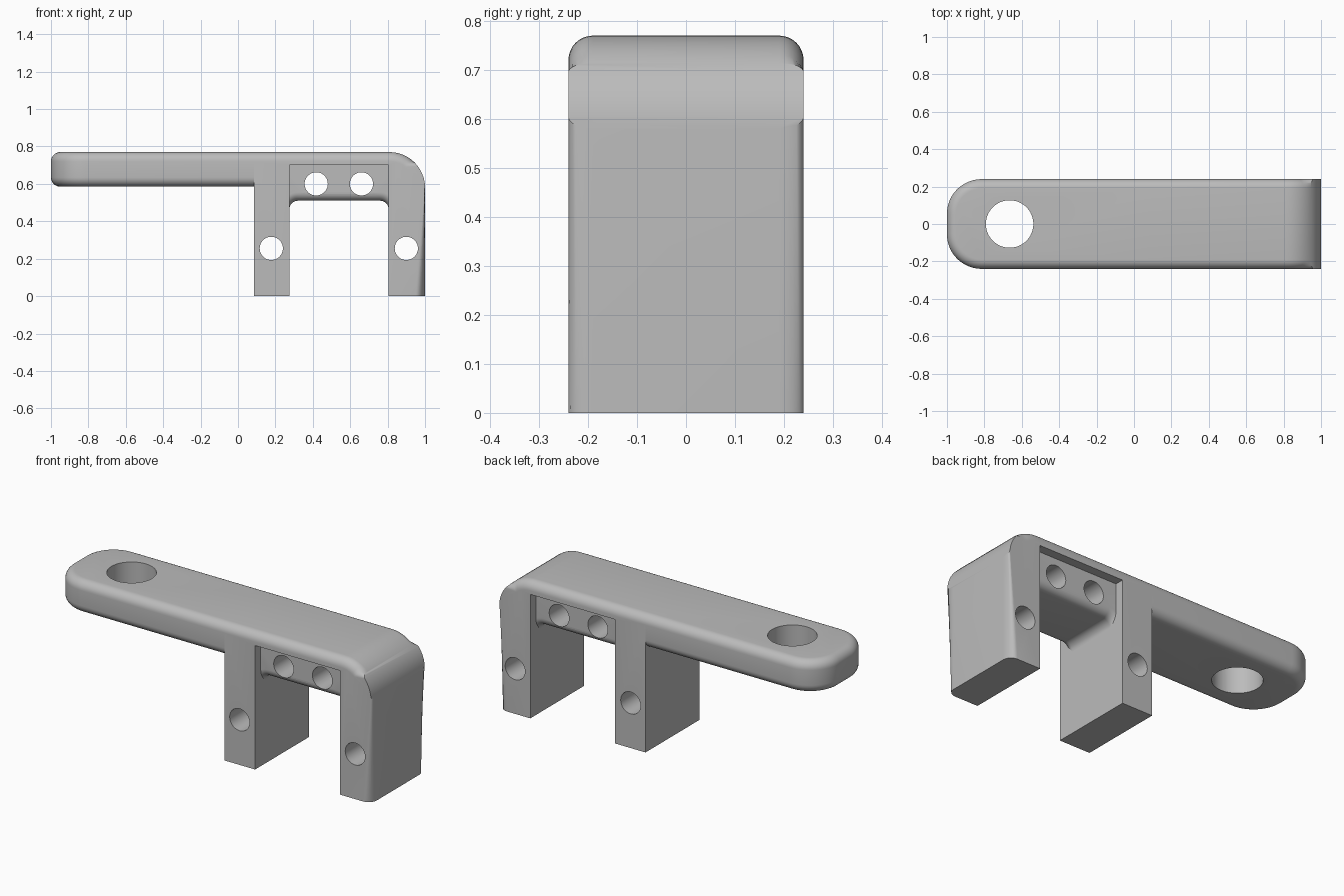
import bpy
import bmesh
from math import pi, cos, sin, radians
from mathutils import Vector, Matrix

default = bpy.data.objects.get("Cube")
if default:
    bpy.data.objects.remove(default, do_unlink=True)

HALF, ROUND = 0.24, 0.05          # half depth and edge rounding
ARM_Z, TOP = 0.585, 0.77          # underside and top of the arm
LEG = (0.085, 0.275, 0.805, 1.0)  # leg faces along x
HOLE = 0.062

grey = bpy.data.materials.new("plain grey")
grey.use_nodes = True
grey.diffuse_color = (0.5, 0.5, 0.5, 1)
grey.node_tree.nodes["Principled BSDF"].inputs["Base Color"].default_value = grey.diffuse_color


def arc(cx, cy, r, start, end, steps=12):
    """Points along an arc, angles in degrees."""
    angles = [radians(start + (end - start) * i / steps) for i in range(steps + 1)]
    return [(cx + r * cos(a), cy + r * sin(a)) for a in angles]


def loft(rings):
    """Solid through matching rings of points."""
    bm = bmesh.new()
    loops = [[bm.verts.new(p) for p in ring] for ring in rings]
    bm.faces.new(loops[0])
    bm.faces.new(loops[-1])
    for a, b in zip(loops, loops[1:]):
        for i in range(len(a)):
            j = (i + 1) % len(a)
            bm.faces.new((a[i], a[j], b[j], b[i]))
    bmesh.ops.recalc_face_normals(bm, faces=bm.faces)
    return bm


def round_edges(bm, rule):
    edges = [e for e in bm.edges if rule(e.verts[0].co, e.verts[1].co)]
    bmesh.ops.bevel(bm, geom=edges, offset=ROUND, offset_type='OFFSET',
                    segments=8, profile=0.5, affect='EDGES', clamp_overlap=False)


def make(name, bm):
    mesh = bpy.data.meshes.new(name)
    bm.to_mesh(mesh)
    bm.free()
    mesh.materials.append(grey)
    obj = bpy.data.objects.new(name, mesh)
    bpy.context.collection.objects.link(obj)
    return obj


def drill(obj, centre, radius, along_y=True):
    """Cut a round through hole."""
    bm = bmesh.new()
    turn = Matrix.Rotation(pi / 2, 4, 'X') if along_y else Matrix()
    bmesh.ops.create_cone(bm, cap_ends=True, segments=48, radius1=radius, radius2=radius,
                          depth=2, matrix=Matrix.Translation(centre) @ turn)
    cutter = make("hole_cutter", bm)
    cutter.hide_render = True
    mod = obj.modifiers.new("hole", 'BOOLEAN')
    mod.operation, mod.solver, mod.object = 'DIFFERENCE', 'EXACT', cutter
    bpy.context.view_layer.objects.active = obj
    bpy.ops.object.modifier_apply(modifier=mod.name)
    bpy.data.objects.remove(cutter, do_unlink=True)


def finish(obj):
    bpy.ops.object.select_all(action='DESELECT')
    obj.select_set(True)
    bpy.context.view_layer.objects.active = obj
    bpy.ops.object.shade_smooth_by_angle(angle=radians(30))


# Arm: plan outline with a rounded free end, rounded along both rims
r = 0.185
plan = [(LEG[0], -HALF), (LEG[0], HALF)]
plan += arc(-1 + r, HALF - r, r, 90, 180) + arc(-1 + r, r - HALF, r, 180, 270)
bm = loft([[(x, y, z) for x, y in plan] for z in (ARM_Z, TOP)])
joint = LEG[0] - 0.001
round_edges(bm, lambda a, b: abs(a.z - b.z) < 0.001 and min(a.x, b.x) < joint)
arm = make("arm", bm)
drill(arm, Vector((-0.665, 0, 0.6)), 0.127, along_y=False)
finish(arm)

# Legs and top: side profile with a large rounded shoulder
r, under = 0.19, 0.7
side = [(LEG[0], 0), (LEG[0], TOP)] + arc(1 - r, TOP - r, r, 90, 0)
side += [(1, 0), (LEG[2], 0), (LEG[2], under), (LEG[1], under), (LEG[1], 0)]
bm = loft([[(x, y, z) for x, z in side] for y in (-HALF, HALF)])


def outer(p):
    return p.z > TOP - 0.001 or (p.x > 1 - r - 0.001 and p.z > under) or p.x > 0.999


def outer_rim(a, b):
    across = abs(a.y - b.y) > 0.001
    left_end = max(a.x, b.x) < LEG[0] + 0.001
    return not across and not left_end and outer(a) and outer(b)


round_edges(bm, outer_rim)
legs = make("clamp_legs", bm)
for x in (0.178, 0.9):
    drill(legs, Vector((x, 0, 0.255)), HOLE)
finish(legs)

# Crossbeam: recessed, filleted into the legs, rounded along its lower edges
fillet, low, soft, depth = 0.045, 0.51, 0.045, 0.19
section = [(depth - soft + soft * sin(a), soft - soft * cos(a))
           for a in (radians(90 * i / 8) for i in range(9))]
layers = [(-y, d) for y, d in reversed(section)] + section
rings = []
for y, d in layers:
    f = fillet + d
    outline = arc(LEG[1] + fillet, low - fillet, f, 180, 90)
    outline += arc(LEG[2] - fillet, low - fillet, f, 90, 0)
    outline += [(LEG[2] + d + 0.01, under + 0.01), (LEG[1] - d - 0.01, under + 0.01)]
    rings.append([(x, y, z) for x, z in outline])
beam = make("crossbeam", loft(rings))
for x in (0.418, 0.66):
    drill(beam, Vector((x, 0, 0.6)), HOLE)
finish(beam)
